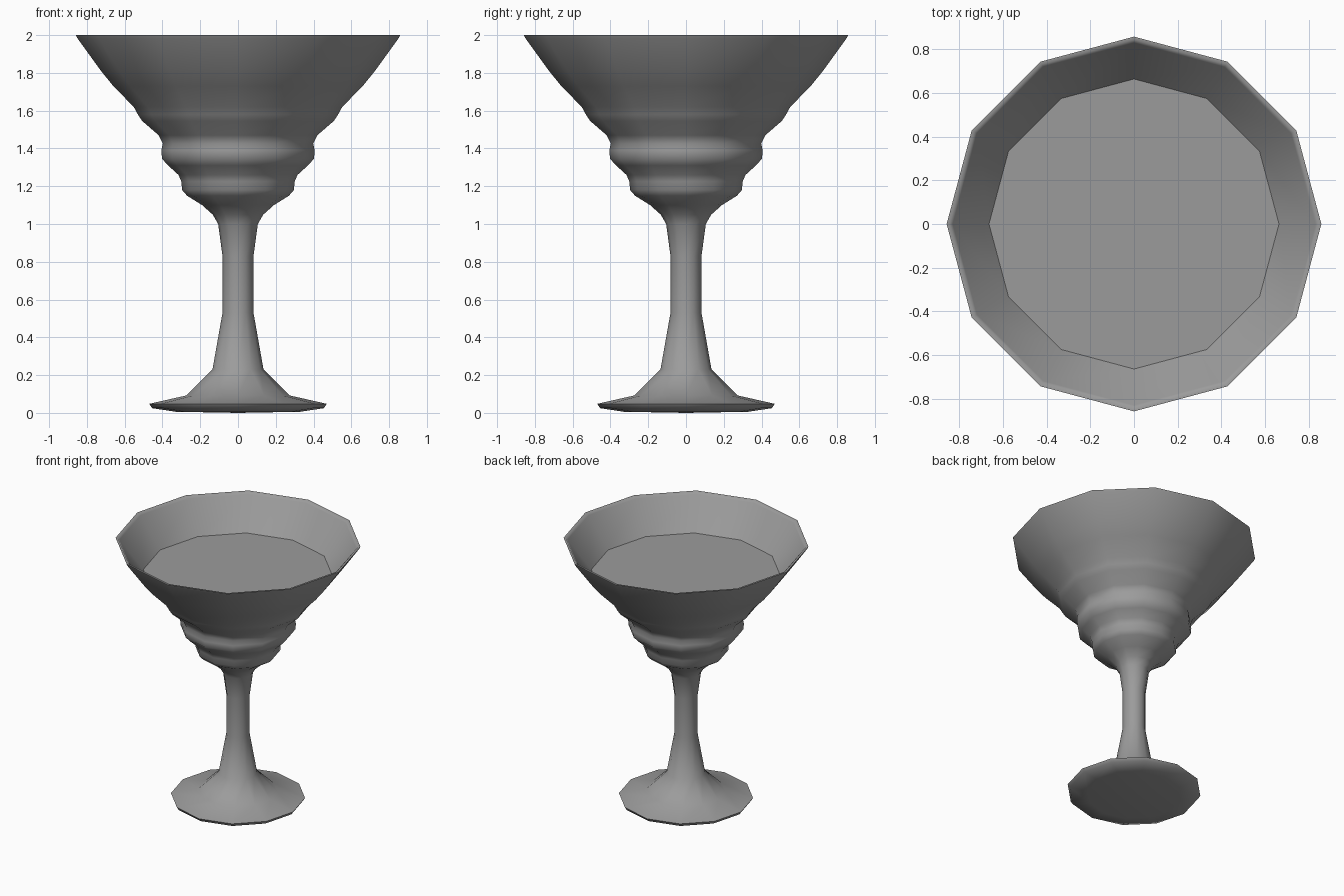
import bpy, bmesh
from math import cos, sin, pi, radians

if "Cube" in bpy.data.objects:
    bpy.data.objects.remove(bpy.data.objects["Cube"])

SIDES = 12

# dark grey shared by both parts
grey = bpy.data.materials.new("dark_grey")
grey.diffuse_color = (0.33, 0.33, 0.33, 1)
grey.use_nodes = True
grey.node_tree.nodes["Principled BSDF"].inputs["Base Color"].default_value = grey.diffuse_color


def lathe(name, profile, sharp_angle=100):
    """Revolve (radius, z) points around z; radius 0 makes a pole."""
    bm = bmesh.new()
    rings = []
    for r, z in profile:
        if r == 0:
            rings.append([bm.verts.new((0, 0, z))] * SIDES)
        else:
            rings.append([bm.verts.new((r * cos(2 * pi * i / SIDES),
                                        r * sin(2 * pi * i / SIDES), z))
                          for i in range(SIDES)])
    for a, b in zip(rings, rings[1:]):
        for i in range(SIDES):
            j = (i + 1) % SIDES
            bm.faces.new(list(dict.fromkeys((a[i], a[j], b[j], b[i]))))
    bmesh.ops.recalc_face_normals(bm, faces=bm.faces)
    mesh = bpy.data.meshes.new(name)
    bm.to_mesh(mesh)
    bm.free()
    mesh.materials.append(grey)
    obj = bpy.data.objects.new(name, mesh)
    bpy.context.collection.objects.link(obj)
    bpy.ops.object.select_all(action='DESELECT')
    obj.select_set(True)
    bpy.context.view_layer.objects.active = obj
    bpy.ops.object.shade_smooth_by_angle(angle=radians(sharp_angle))
    return obj


# foot and stem
foot_stem = [(0, 0), (0.33, 0.006), (0.455, 0.025), (0.47, 0.048),
             (0.275, 0.092), (0.135, 0.23), (0.082, 0.53), (0.082, 0.83)]
# stepped bowl, outside
bowl_out = [(0.105, 1.0), (0.134, 1.05), (0.19, 1.10), (0.27, 1.15),
            (0.296, 1.18), (0.3, 1.225), (0.315, 1.26), (0.37, 1.31),
            (0.402, 1.345), (0.406, 1.39), (0.398, 1.425), (0.42, 1.47),
            (0.507, 1.545), (0.53, 1.58), (0.552, 1.62), (0.66, 1.73),
            (0.725, 1.81), (0.85, 1.983), (0.858, 2.0)]
# bowl, inside
bowl_in = [(0.843, 2.0), (0.83, 1.985), (0.664, 1.763), (0.53, 1.62),
           (0.485, 1.555), (0.39, 1.47), (0.375, 1.36), (0.27, 1.25),
           (0.25, 1.17), (0.11, 1.09), (0, 1.07)]
lathe("glass", foot_stem + bowl_out + bowl_in)

# drink surface, facing up
drink = lathe("drink", [(0.666, 1.763), (0, 1.763)])
if drink.data.polygons[0].normal.z < 0:
    drink.data.flip_normals()
